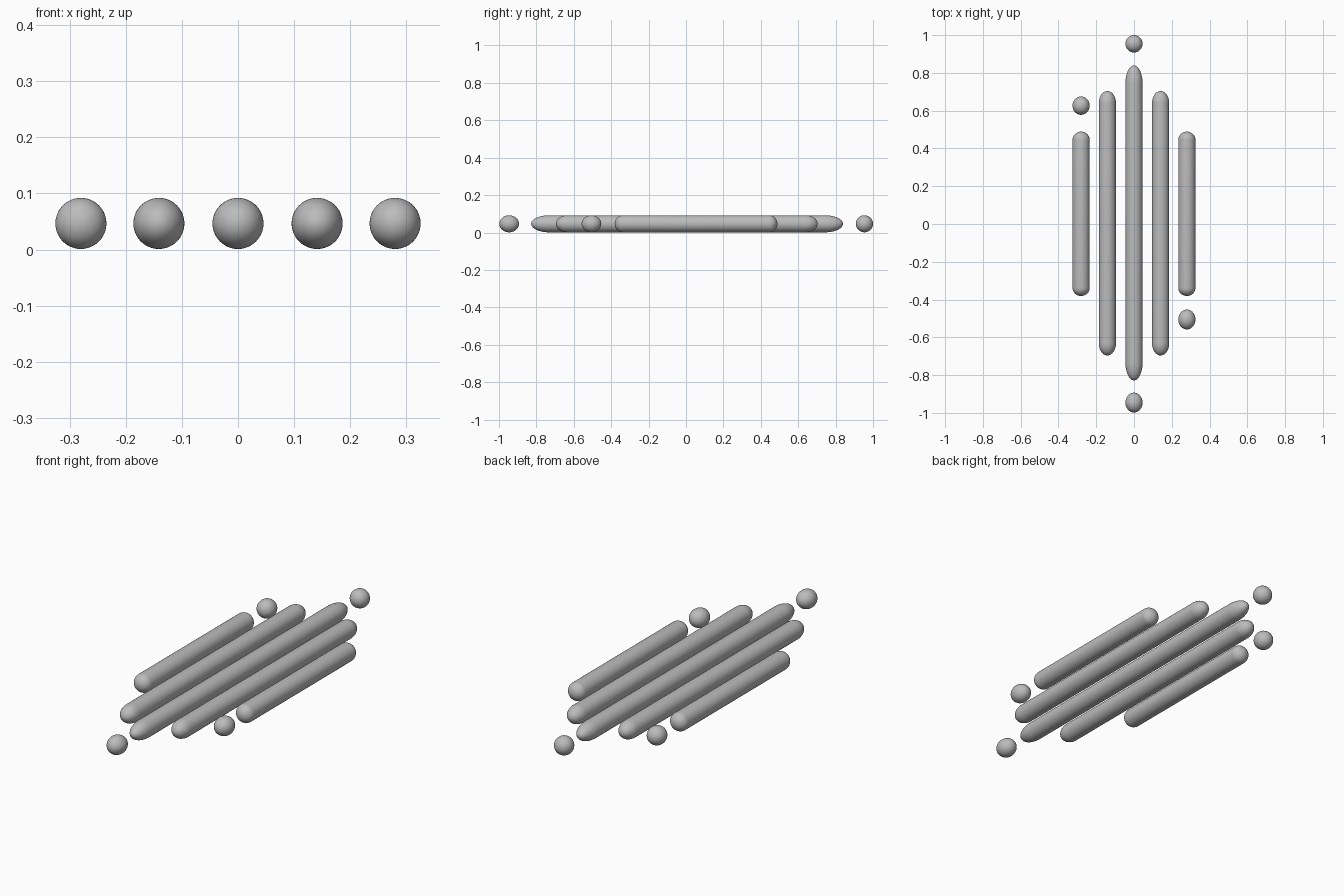
import bpy, bmesh
from math import sin, cos, pi

old = bpy.data.objects.get("Cube")
if old:
    bpy.data.objects.remove(old, do_unlink=True)

GREY = (0.5, 0.5, 0.5, 1)
material = bpy.data.materials.new("mid grey")
material.use_nodes = True
material.diffuse_color = GREY
material.node_tree.nodes["Principled BSDF"].inputs["Base Color"].default_value = GREY

RADIUS = 0.0455
HEIGHT = 0.0465
SIDES = 48
CAP_STEPS = 12


def capsule(name, x, front, back, cap):
    """Round bar along y with elliptical caps of the given length."""
    quarter = [i / CAP_STEPS * pi / 2 for i in range(1, CAP_STEPS + 1)]
    profile = [(front + cap * (1 - cos(a)), RADIUS * sin(a)) for a in quarter]
    rear = [(back - cap * (1 - cos(a)), RADIUS * sin(a)) for a in reversed(quarter)]
    # A ball has one shared widest ring
    profile += rear if back - front > 2 * cap + 0.001 else rear[1:]

    bm = bmesh.new()
    turns = [2 * pi * i / SIDES for i in range(SIDES)]
    rings = [[bm.verts.new((r * cos(t), y, r * sin(t))) for t in turns]
             for y, r in profile]
    tips = [bm.verts.new((0, y, 0)) for y in (front, back)]
    for i in range(SIDES):
        j = (i + 1) % SIDES
        for a, b in zip(rings, rings[1:]):
            bm.faces.new((a[i], a[j], b[j], b[i]))
        bm.faces.new((tips[0], rings[0][j], rings[0][i]))
        bm.faces.new((tips[1], rings[-1][i], rings[-1][j]))
    bmesh.ops.recalc_face_normals(bm, faces=bm.faces)
    for face in bm.faces:
        face.smooth = True

    mesh = bpy.data.meshes.new(name)
    bm.to_mesh(mesh)
    bm.free()
    mesh.materials.append(material)
    obj = bpy.data.objects.new(name, mesh)
    obj.location = (x, 0, HEIGHT)
    bpy.context.collection.objects.link(obj)


# Bars: long in the middle, shorter towards each side
capsule("centre_bar", 0, -0.828, 0.839, 0.095)
for side, sign in (("left", 1), ("right", -1)):
    capsule(side + "_inner_bar", sign * 0.141, -0.696, 0.704, 0.065)
    capsule(side + "_outer_bar", sign * 0.28, -0.381, 0.489, 0.043)

# Balls beyond the bar ends, slightly stretched along y
for name, x, front, back in (("front_ball", 0, -0.998, -0.893),
                             ("back_ball", 0, 0.908, 1.0),
                             ("left_ball", 0.28, -0.558, -0.453),
                             ("right_ball", -0.28, 0.578, 0.675)):
    capsule(name, x, front, back, (back - front) / 2)
